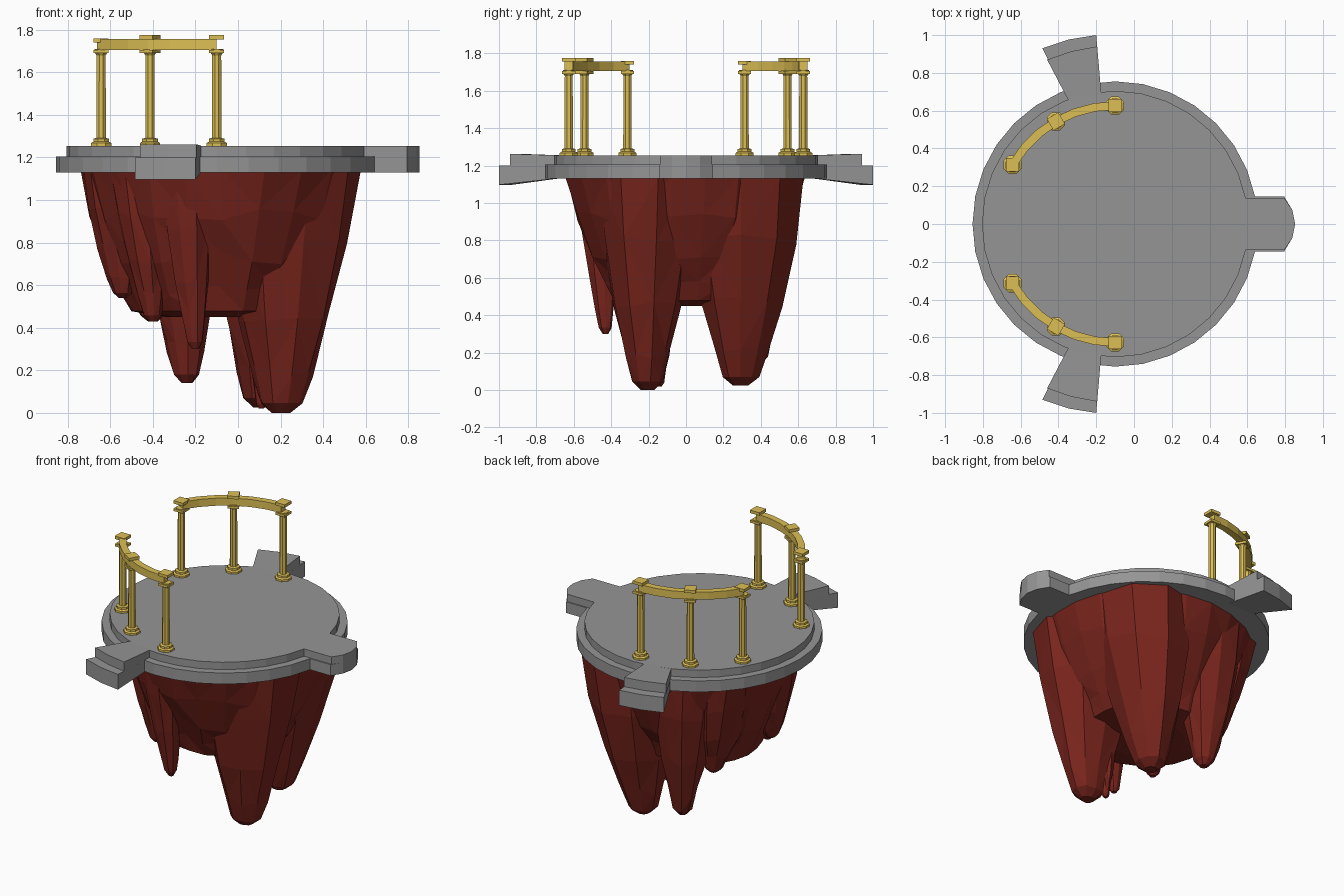
import bpy, bmesh, random
from math import sin, cos, asin, pi, radians

if "Cube" in bpy.data.objects:
    bpy.data.objects.remove(bpy.data.objects["Cube"])

random.seed(4)
CX = -0.10  # centre of the round platform


def material(name, rgb):
    m = bpy.data.materials.new(name)
    m.diffuse_color = (*rgb, 1)
    m.use_nodes = True
    m.node_tree.nodes["Principled BSDF"].inputs["Base Color"].default_value = m.diffuse_color
    return m


ROCK = material("red_rock", (0.19, 0.018, 0.012))
GOLD = material("gold", (0.72, 0.52, 0.09))
STONE = material("grey_stone", (0.30, 0.30, 0.30))


def finish(name, bm, mat, mirror=False):
    bmesh.ops.recalc_face_normals(bm, faces=bm.faces)
    me = bpy.data.meshes.new(name)
    bm.to_mesh(me)
    bm.free()
    ob = bpy.data.objects.new(name, me)
    bpy.context.collection.objects.link(ob)
    me.materials.append(mat)
    if mirror:
        mod = ob.modifiers.new("mirror", 'MIRROR')
        mod.use_axis = (False, True, False)
        mod.use_mirror_merge = False
    return ob


def loft(bm, rings):
    """Skin a list of point rings and cap both ends."""
    vs = [[bm.verts.new(p) for p in r] for r in rings]
    for a, b in zip(vs, vs[1:]):
        n = len(a)
        for i in range(n):
            bm.faces.new((a[i], a[(i + 1) % n], b[(i + 1) % n], b[i]))
    bm.faces.new(vs[0][::-1])
    bm.faces.new(vs[-1])


def circle(x, y, z, r, n, start=0.0):
    return [(x + r * cos(start + 2 * pi * k / n), y + r * sin(start + 2 * pi * k / n), z)
            for k in range(n)]


# platform: two stacked slabs, each a disc with a rounded tab toward +x
def slab(name, r, half, z0, z1, n=30):
    a0 = asin(half / r)
    angles = [a0 + (2 * pi - 2 * a0) * i / n for i in range(n + 1)]
    pts = [(CX + r * cos(a), r * sin(a)) for a in angles]
    pts += [(0.795, -half), (0.838, -0.075), (0.853, 0), (0.838, 0.075), (0.795, half)]
    bm = bmesh.new()
    loft(bm, [[(x, y, z) for x, y in pts] for z in (z0, z1)])
    finish(name, bm, STONE)


slab("platform_lower", 0.755, 0.145, 1.13, 1.205)
slab("platform_upper", 0.705, 0.138, 1.205, 1.255)


# side arms: flared wedges, mirrored front and back
def arm(name, outer, bottom, top):
    plan = [(-0.345, 0.65), (-0.17, 0.65)] + outer
    bm = bmesh.new()
    loft(bm, [[(x, y, z[0] if i < 2 else z[1]) for i, (x, y) in enumerate(plan)]
              for z in (bottom, top)])
    finish(name, bm, STONE, mirror=True)


arm("arm_lower", [(-0.20, 1.0), (-0.345, 0.977), (-0.485, 0.93)], (1.135, 1.097), (1.20, 1.20))
arm("arm_upper", [(-0.195, 0.94), (-0.33, 0.915), (-0.46, 0.87)], (1.19, 1.195), (1.254, 1.262))

# columns: lathed base and shaft with square capital blocks
PROFILE = [(0.052, 1.25), (0.052, 1.268), (0.040, 1.274), (0.040, 1.288),
           (0.024, 1.292), (0.023, 1.68), (0.034, 1.695), (0.034, 1.71)]
R = 0.627
for name, deg, ztop in (("column_inner", 90, 1.775), ("column_middle", 120, 1.775),
                        ("column_outer", 150, 1.76)):
    a = radians(deg)
    x, y = CX + R * cos(a), R * sin(a)
    turn = pi / 4 + (a if deg == 120 else 0)
    bm = bmesh.new()
    loft(bm, [circle(x, y, z, r, 8, pi / 8) for r, z in PROFILE])
    for z0, z1 in ((1.69, 1.706), (ztop - 0.02, ztop)):
        loft(bm, [circle(x, y, z, 0.05, 4, turn) for z in (z0, z1)])
    finish(name, bm, GOLD, mirror=True)

# curved beams across the column tops
SECTION = [(R - .022, 1.705), (R + .022, 1.705), (R + .022, 1.756), (R - .022, 1.756)]
bm = bmesh.new()
loft(bm, [[(CX + r * cos(a), r * sin(a), z) for r, z in SECTION]
          for a in (radians(90 + 10 * i) for i in range(7))])
finish("curved_beam", bm, GOLD, mirror=True)


# hanging rock: jagged tapering lobes fused into one body
def lobe(top, size, tip, power, n=9, rough=0.06, shrink=0.75, end=0.13):
    """Irregular cone from a top centre and its radii down to a tip."""
    ribs = [1 + random.uniform(-rough, rough) for _ in range(n)]
    start = random.random()
    rings = []
    for t in (0, 0.3, 0.6, 0.83, 0.96, 1):
        c = [p + (q - p) * t for p, q in zip(top, tip)]
        taper = end if t == 1 else 1 - shrink * t ** power
        ring = []
        for i in range(n):
            a = start + 2 * pi * i / n
            f = taper * ribs[i] * (1 + random.uniform(-rough, rough) * 0.4)
            dz = random.uniform(-0.03, 0.03) if 0 < t < 0.9 else 0
            ring.append((c[0] + size[0] * f * cos(a), c[1] + size[1] * f * sin(a), c[2] + dz))
        rings.append(ring)
    bm = bmesh.new()
    loft(bm, rings)
    bmesh.ops.triangulate(bm, faces=bm.faces)
    return finish("rock_lobe", bm, ROCK)


rock = lobe((-.08, 0, 1.14), (.66, .65), (-.10, 0, .45), 1.3, 22, .035, .42, .35)
rock.name = "hanging_rock"
SPIKES = [
    ((.22, -.20, 1.133), (.34, .29), (.20, -.205, 0), 1.4),     # front right, longest
    ((.20, .29, 1.134), (.31, .32), (.11, .29, .025), 1.7),     # back right
    ((-.28, .38, 1.132), (.20, .20), (-.24, .38, .14), 1.7),    # back left
    ((-.24, -.47, 1.131), (.13, .12), (-.20, -.43, .30), 1.4),  # front, slim
    ((-.50, .30, 1.136), (.18, .18), (-.40, .28, .43), 1.8),    # outer left group
    ((-.58, -.12, 1.137), (.15, .18), (-.54, -.14, .54), 1.8),
    ((-.47, -.33, 1.138), (.14, .14), (-.40, -.30, .43), 1.8),
    ((.12, -.14, .50), (.09, .08), (.11, -.14, .02), 1.3),      # small tip by the longest
]
for spec in SPIKES:
    part = lobe(*spec)
    mod = rock.modifiers.new("fuse", 'BOOLEAN')
    mod.operation, mod.solver, mod.object = 'UNION', 'EXACT', part
    bpy.context.view_layer.objects.active = rock
    bpy.ops.object.modifier_apply(modifier=mod.name)
    bpy.data.objects.remove(part)
